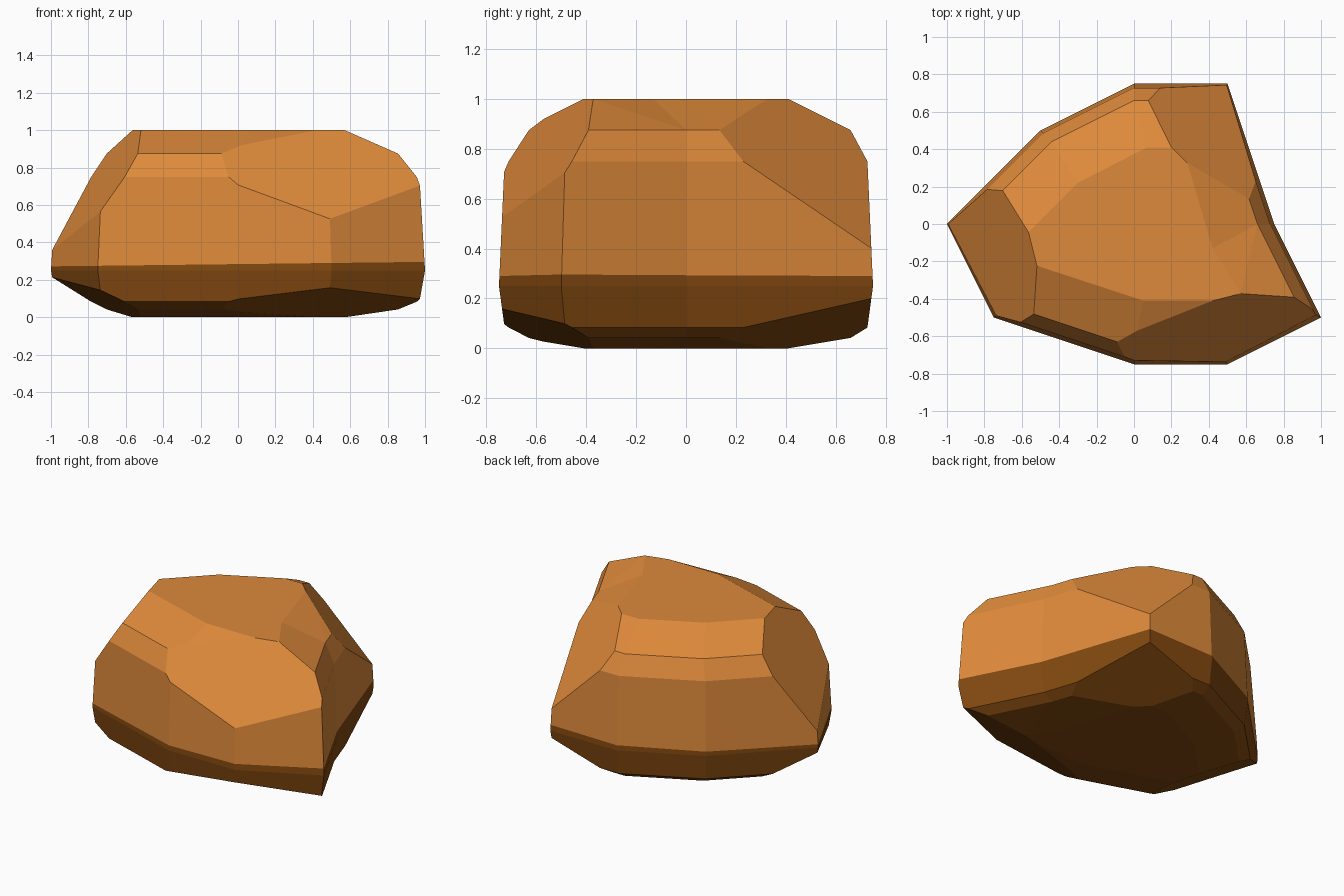
import bpy, bmesh
from mathutils import Vector

if "Cube" in bpy.data.objects:
    bpy.data.objects.remove(bpy.data.objects["Cube"])

# Footprint of the rock (widest ring, at WAIST height) and its flat top
FOOT = [(-1, 0), (-.75, -.5), (0, -.75), (.5, -.75), (1, -.5),
        (.75, 0), (.5, .75), (0, .75), (-.5, .5)]
TOP = [(-.6, -.08), (-.62, -.19), (.05, -.41), (.46, -.41), (.57, -.37),
       (.42, -.13), (.26, .41), (.07, .41), (-.3, .22)]
WAIST = .25


def material(name, rgb):
    m = bpy.data.materials.new(name)
    m.diffuse_color = (*rgb, 1)
    m.use_nodes = True
    m.node_tree.nodes["Principled BSDF"].inputs["Base Color"].default_value = m.diffuse_color
    return m


bm = bmesh.new()

# Upper half: stacked rings, slightly tapered wall then a rounded shoulder
rings = []
for z, s in ((WAIST, 1), (.75, .97), (.875, .88)):
    rings.append([bm.verts.new((x * s, y * s, z)) for x, y in FOOT])
rings.append([bm.verts.new((x, y, 1)) for x, y in TOP])
n = len(FOOT)
for lo, hi in zip(rings, rings[1:]):
    for i in range(n):
        j = (i + 1) % n
        bm.faces.new((lo[i], lo[j], hi[j], hi[i]))
bm.faces.new(rings[-1])
shoulder = [f for f in bm.faces if f.calc_center_median().z > .9 and len(f.verts) == 4]
bmesh.ops.triangulate(bm, faces=shoulder)

# Three chipped facets: left, front right, back right
for point, normal in (((-1, 0, .35), (-.306, -.077, .2)),
                      ((.5, -.74, .52), (.0606, -.24, .175)),
                      ((.5, .74, .4), (.1785, .183, .19))):
    cut = bmesh.ops.bisect_plane(
        bm, geom=bm.verts[:] + bm.edges[:] + bm.faces[:], dist=1e-5,
        plane_co=Vector(point), plane_no=Vector(normal), clear_outer=True)
    edges = [e for e in cut['geom_cut']
             if isinstance(e, bmesh.types.BMEdge) and e.is_boundary]
    bmesh.ops.holes_fill(bm, edges=edges, sides=0)

# Lower half: mirrored and squashed copy of the upper half
copy = bmesh.ops.duplicate(bm, geom=bm.verts[:] + bm.edges[:] + bm.faces[:])
for v in copy['geom']:
    if isinstance(v, bmesh.types.BMVert):
        v.co.z = (1 - v.co.z) / 3
bmesh.ops.remove_doubles(bm, verts=bm.verts[:], dist=1e-4)

# Colour line just above the waist, gently tilted
line_p, line_n = Vector((0, 0, .284)), Vector((-.012, 0, 1))
bmesh.ops.bisect_plane(bm, geom=bm.verts[:] + bm.edges[:] + bm.faces[:], dist=1e-5,
                       plane_co=line_p, plane_no=line_n)
bmesh.ops.recalc_face_normals(bm, faces=bm.faces[:])
for f in bm.faces:
    f.material_index = int((f.calc_center_median() - line_p).dot(line_n) < 0)

mesh = bpy.data.meshes.new("rock")
bm.to_mesh(mesh)
bm.free()
mesh.materials.append(material("orange stone", (.73, .253, .043)))
mesh.materials.append(material("dark brown underside", (.223, .066, .005)))
rock = bpy.data.objects.new("rock", mesh)
bpy.context.collection.objects.link(rock)
